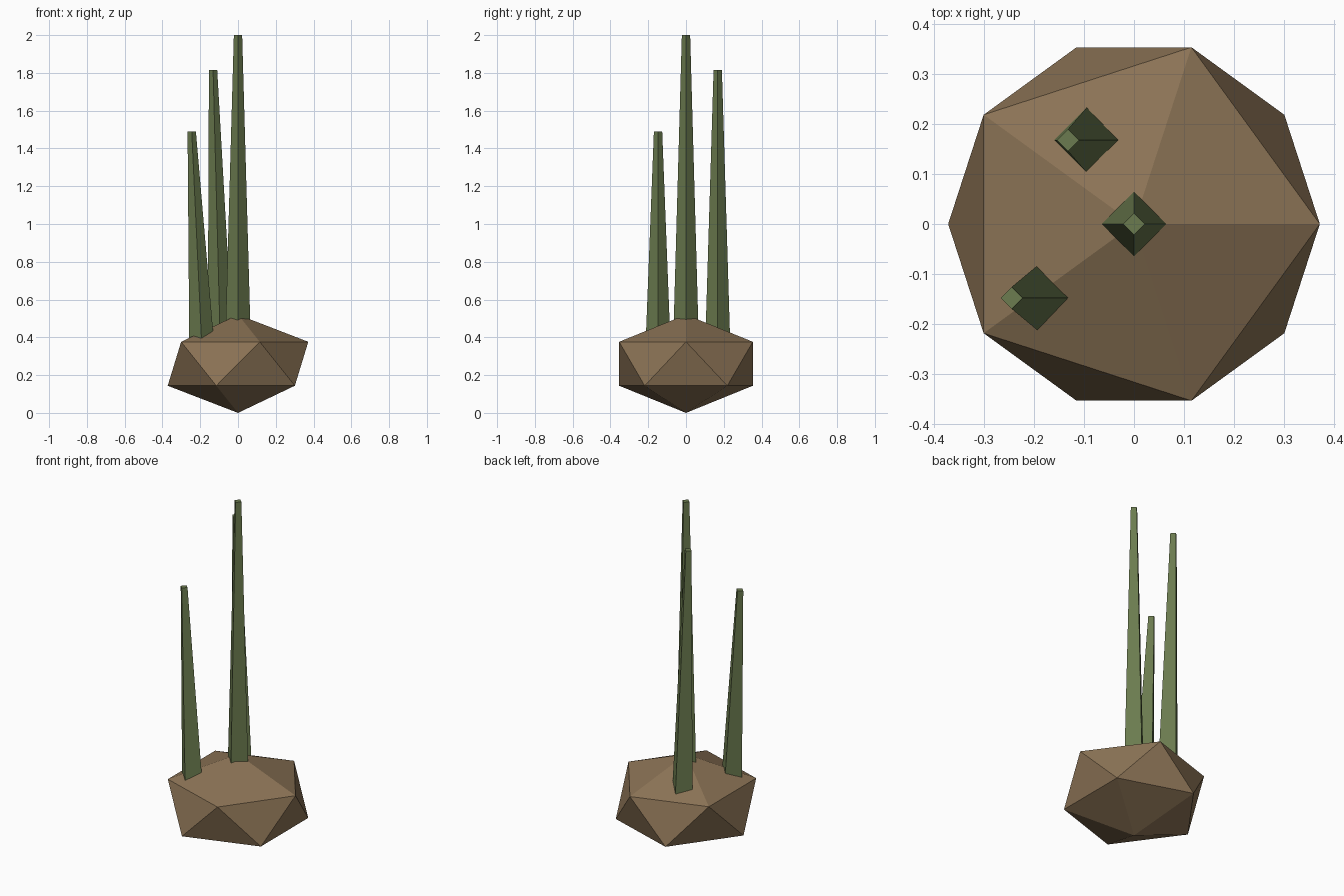
import bpy
from mathutils import Vector

cube = bpy.data.objects.get("Cube")
if cube:
    bpy.data.objects.remove(cube, do_unlink=True)


def make_material(name, colour):
    mat = bpy.data.materials.new(name)
    mat.use_nodes = True
    mat.diffuse_color = colour
    mat.node_tree.nodes["Principled BSDF"].inputs["Base Color"].default_value = colour
    return mat


brown = make_material("earth brown", (0.258, 0.171, 0.091, 1))
green = make_material("reed green", (0.147, 0.198, 0.078, 1))

# Squashed faceted clump of earth
bpy.ops.mesh.primitive_ico_sphere_add(subdivisions=1, radius=0.416, location=(0, 0, 0.26))
clump = bpy.context.object
clump.name = "earth_clump"
clump.scale.z = 0.625
clump.data.materials.append(brown)


# Four-sided tapering stalk, sunk a little into the clump
def make_stalk(name, base, tip):
    base, tip = Vector(base), Vector(tip)
    axis = tip - base
    bpy.ops.mesh.primitive_cone_add(vertices=4, radius1=0.066, radius2=0.022,
                                    depth=axis.length, location=(base + tip) / 2)
    stalk = bpy.context.object
    stalk.name = name
    stalk.rotation_euler = Vector((0, 0, 1)).rotation_difference(axis).to_euler()
    stalk.data.materials.append(green)


make_stalk("centre_stalk", (0, 0, 0.44), (0, 0, 2.0))
make_stalk("back_stalk", (-0.094, 0.168, 0.37), (-0.132, 0.168, 1.815))
make_stalk("front_stalk", (-0.192, -0.148, 0.36), (-0.245, -0.148, 1.49))
